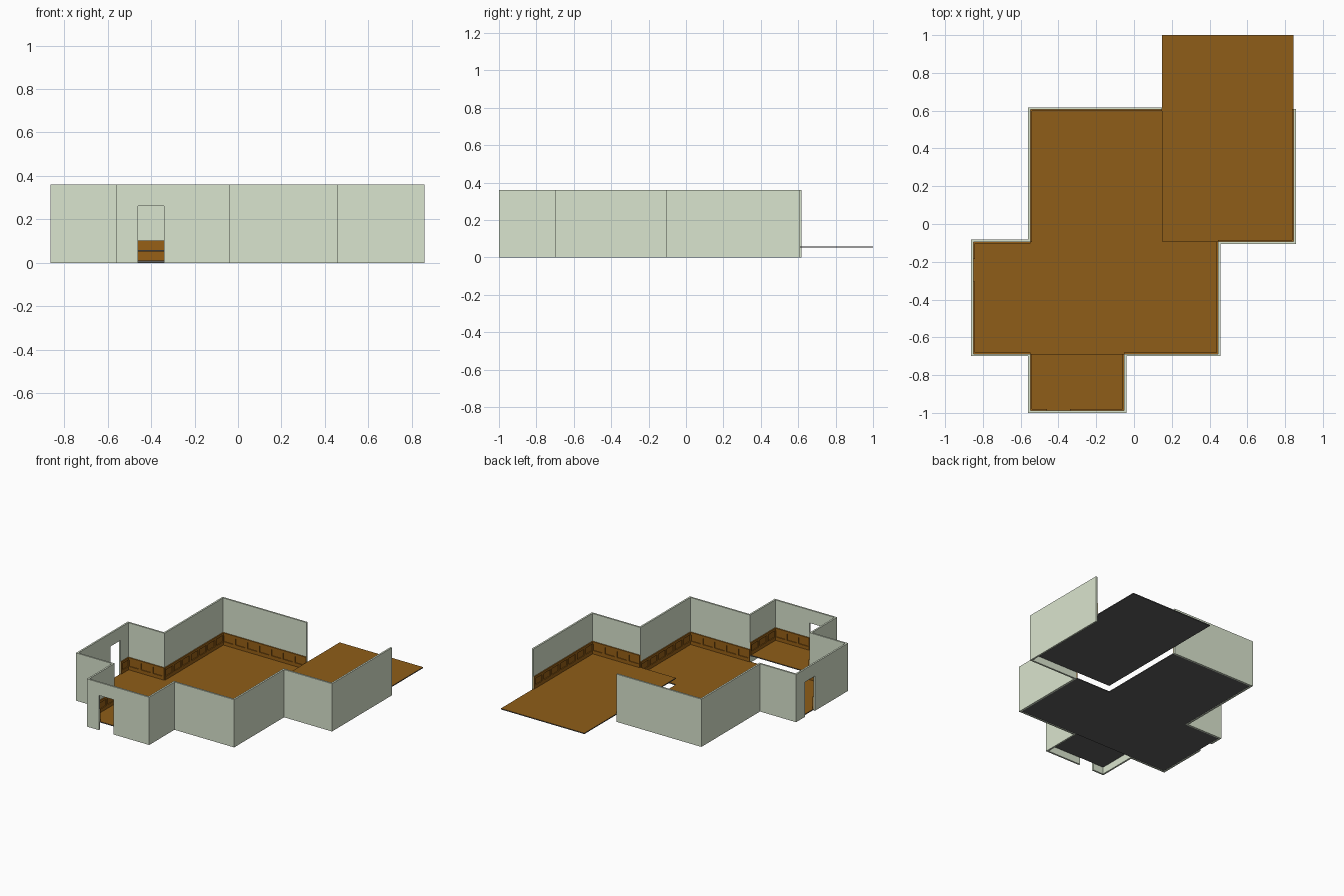
import bpy, bmesh
from mathutils import Vector

if "Cube" in bpy.data.objects:
    bpy.data.objects.remove(bpy.data.objects["Cube"])

def material(name, rgb):
    m = bpy.data.materials.new(name)
    m.diffuse_color = (*rgb, 1)
    m.use_nodes = True
    m.node_tree.nodes["Principled BSDF"].inputs["Base Color"].default_value = m.diffuse_color
    return m

WALL = material("pale_green_plaster", (0.70, 0.78, 0.62))
WOOD = material("brown_floor_wood", (0.275, 0.111, 0.009))
PANEL = material("warm_panel_wood", (0.31, 0.116, 0.008))
DARK = material("dark_underside", (0.11, 0.11, 0.11))

def finish(bm, name, mats):
    bmesh.ops.recalc_face_normals(bm, faces=bm.faces[:])
    if len(mats) > 1:  # only upward faces take the first colour
        for f in bm.faces:
            f.material_index = 0 if f.normal.z > 0.5 else 1
    me = bpy.data.meshes.new(name)
    bm.to_mesh(me)
    bm.free()
    for m in mats:
        me.materials.append(m)
    ob = bpy.data.objects.new(name, me)
    bpy.context.collection.objects.link(ob)
    return ob

def prism(bm, outline, z0, z1):
    face = bm.faces.new([bm.verts.new((p[0], p[1], z0)) for p in outline])
    ext = bmesh.ops.extrude_face_region(bm, geom=[face])
    for v in ext["geom"]:
        if isinstance(v, bmesh.types.BMVert):
            v.co.z = z1

# Inner wall line, open at the back right; the rooms lie on its left
PATH = [Vector(p) for p in [
    (.148, .605), (-.548, .605), (-.548, -.094), (-.849, -.094), (-.849, -.687),
    (-.548, -.687), (-.548, -.988), (-.053, -.988), (-.053, -.687),
    (.445, -.687), (.445, -.092), (.845, -.092), (.845, .61)]]
THICK, HEIGHT = 0.013, 0.36
LOW, RAISED = 0.01, 0.06          # floor levels

def right_of(d):
    return Vector((d.y, -d.x))

# Walls: the inner line plus its mitred outward offset
dirs = [(b - a).normalized() for a, b in zip(PATH, PATH[1:])]
outer = []
for i, p in enumerate(PATH):
    near = {tuple(right_of(d)) for d in dirs[max(0, i - 1):i + 1]}
    outer.append(p + sum((Vector(n) for n in near), Vector((0, 0))) * THICK)
bm = bmesh.new()
prism(bm, PATH + outer[::-1], 0, HEIGHT)
walls = finish(bm, "outer_walls", [WALL])

# Doorways: front and left
def cutter(name, x0, x1, y0, y1):
    bm = bmesh.new()
    prism(bm, [(x0, y0), (x1, y0), (x1, y1), (x0, y1)], -0.05, 0.262)
    ob = finish(bm, name, [WALL])
    ob.hide_render = True
    ob.hide_viewport = True
    ob.display_type = 'WIRE'
    mod = walls.modifiers.new(name, 'BOOLEAN')
    mod.object = ob
    mod.solver = 'EXACT'

cutter("front_doorway_cutter", -.46, -.34, -1.05, -.95)
cutter("left_doorway_cutter", -.90, -.82, -.305, -.185)

# Floors: low main room, raised entrance and raised back deck
def floor(name, outline, top):
    bm = bmesh.new()
    prism(bm, outline, top - 0.007, top)
    finish(bm, name, [WOOD, DARK])

floor("main_floor", [(-.849, -.687), (.445, -.687), (.445, -.092), (.148, -.092),
                     (.148, .605), (-.548, .605), (-.548, -.094), (-.849, -.094)], LOW)
floor("entrance_floor", [(-.548, -.988), (-.053, -.988), (-.053, -.687), (-.548, -.687)], RAISED)
floor("back_deck_floor", [(.148, -.092), (.845, -.092), (.845, 1), (.148, 1)], RAISED)

# Wainscot: thin backing, two rails and upright stiles framing sunk panels
def slab(bm, a, d, s0, s1, depth, z0, z1):
    n = -right_of(d) * depth
    p, q = a + d * s0, a + d * s1
    prism(bm, [p, q, q + n, p + n], z0, z1)

DOORS = {3: (.091, .211), 6: (.088, .208)}   # gaps along wall segments
bm = bmesh.new()
for i, (a, b) in enumerate(zip(PATH, PATH[1:])):
    d, length = dirs[i], (b - a).length
    z = RAISED if i in (5, 6, 7, 10, 11) else LOW
    runs = [(0, length)]
    if i in DOORS:
        runs = [(0, DOORS[i][0]), (DOORS[i][1], length)]
    for s0, s1 in runs:
        slab(bm, a, d, s0, s1, 0.002, z - 0.003, z + 0.092)
        slab(bm, a, d, s0, s1, 0.008, z - 0.003, z + 0.026)
        slab(bm, a, d, s0, s1, 0.008, z + 0.074, z + 0.092)
        count = max(1, round((s1 - s0) / 0.1))
        step = (s1 - s0) / count
        for k in range(count + 1):
            c = s0 + k * step
            slab(bm, a, d, max(s0, c - step * .1), min(s1, c + step * .1),
                 0.008, z + 0.026, z + 0.074)
finish(bm, "wainscot_panels", [PANEL])
